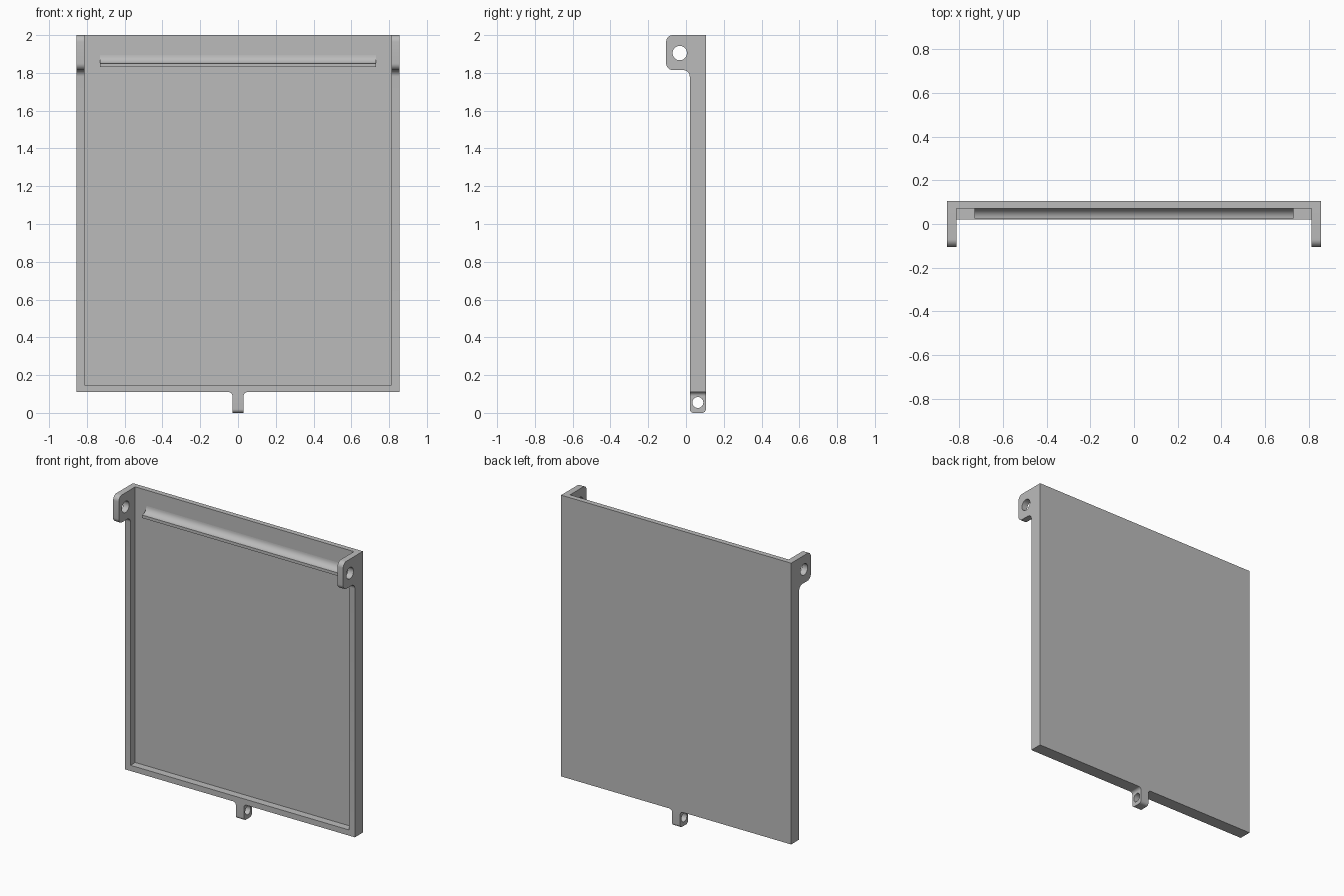
import bpy, bmesh
from math import sin, cos, pi
from mathutils import Vector

if "Cube" in bpy.data.objects:
    bpy.data.objects.remove(bpy.data.objects["Cube"], do_unlink=True)

GREY = (0.5, 0.5, 0.5, 1)
mat = bpy.data.materials.new("plain grey")
mat.use_nodes = True
mat.diffuse_color = GREY
mat.node_tree.nodes["Principled BSDF"].inputs["Base Color"].default_value = GREY

# Main dimensions
HALF_W, WALL = 0.855, 0.042
FRONT, PANEL, BACK = 0.02, 0.07, 0.105
BOTTOM, TOP = 0.11, 2.0


def arc(cu, cv, r, start, end, n=8):
    """Points on an arc, angles in quarter turns."""
    steps = [(start + (end - start) * i / n) * pi / 2 for i in range(n + 1)]
    return [(cu + r * cos(a), cv + r * sin(a)) for a in steps]


def circle(cu, cv, r):
    return arc(cu, cv, r, 0, 4, 32)[:-1]


def extrude(name, loops, axis, start, end):
    """Fill an outline with optional holes and extrude it along x or y."""
    bm = bmesh.new()
    for loop in loops:
        vs = [bm.verts.new((start, u, v) if axis == "x" else (u, start, v)) for u, v in loop]
        for a, b in zip(vs, vs[1:] + vs[:1]):
            bm.edges.new((a, b))
    if len(loops) == 1:
        bm.faces.new(vs)
    else:
        bmesh.ops.triangle_fill(bm, use_beauty=True, edges=bm.edges[:])
    grown = bmesh.ops.extrude_face_region(bm, geom=bm.faces[:], use_keep_orig=True)
    move = Vector((end - start, 0, 0) if axis == "x" else (0, end - start, 0))
    bmesh.ops.translate(bm, vec=move, verts=[g for g in grown["geom"] if isinstance(g, bmesh.types.BMVert)])
    bmesh.ops.recalc_face_normals(bm, faces=bm.faces[:])
    mesh = bpy.data.meshes.new(name)
    bm.to_mesh(mesh)
    bm.free()
    mesh.materials.append(mat)
    obj = bpy.data.objects.new(name, mesh)
    bpy.context.collection.objects.link(obj)
    bpy.ops.object.select_all(action="DESELECT")
    obj.select_set(True)
    bpy.context.view_layer.objects.active = obj
    bpy.ops.object.shade_smooth_by_angle(angle=pi / 6)
    return obj


def rect(u0, u1, v0, v1):
    return [(u0, v0), (u1, v0), (u1, v1), (u0, v1)]


# Back panel and bottom rim
inner = HALF_W - WALL
extrude("back_panel", [rect(-inner, inner, BOTTOM, TOP)], "y", PANEL, BACK)
extrude("bottom_rim", [rect(-inner, inner, BOTTOM, BOTTOM + 0.038)], "y", FRONT, PANEL)

# Side walls, each with a rounded hinge ear and pin hole
EAR_Y, EAR_Z, R = -0.105, 1.815, 0.035
side = ([(BACK, TOP), *arc(EAR_Y + R, TOP - R, R, 1, 2),
         *arc(EAR_Y + R, EAR_Z + R, R, 2, 3),
         *arc(FRONT - R, EAR_Z - R, R, 1, 0),
         (FRONT, BOTTOM), (BACK, BOTTOM)])
hole = circle(-0.033, 1.905, 0.038)
extrude("left_side_wall", [side, hole], "x", inner, HALF_W)
extrude("right_side_wall", [side, hole], "x", -HALF_W, -inner)

# Finger ledge with a concave upper face
ledge = [(PANEL, 1.83), (0.025, 1.83), *arc(0.025, 1.895, 0.045, 3, 4)]
extrude("finger_ledge", [ledge], "x", -0.73, 0.73)

# Bottom latch tab with pin hole
r = 0.02
tab = [(BACK, BOTTOM), (FRONT, BOTTOM), *arc(FRONT + r, r, r, 2, 3), *arc(BACK - r, r, r, 3, 4)]
extrude("latch_tab", [tab, circle(0.0625, 0.055, 0.029)], "x", -0.03, 0.03)

# Concave fillets joining the tab to the bottom edge
for name, s in (("left", 1), ("right", -1)):
    curve = [(s * u, v) for u, v in arc(0.03 + r, BOTTOM - r, r, 2, 1)]
    extrude(name + "_tab_fillet", [[(s * 0.03, BOTTOM), *curve[:-1], (s * (0.03 + r), BOTTOM)]], "y", FRONT, BACK)
